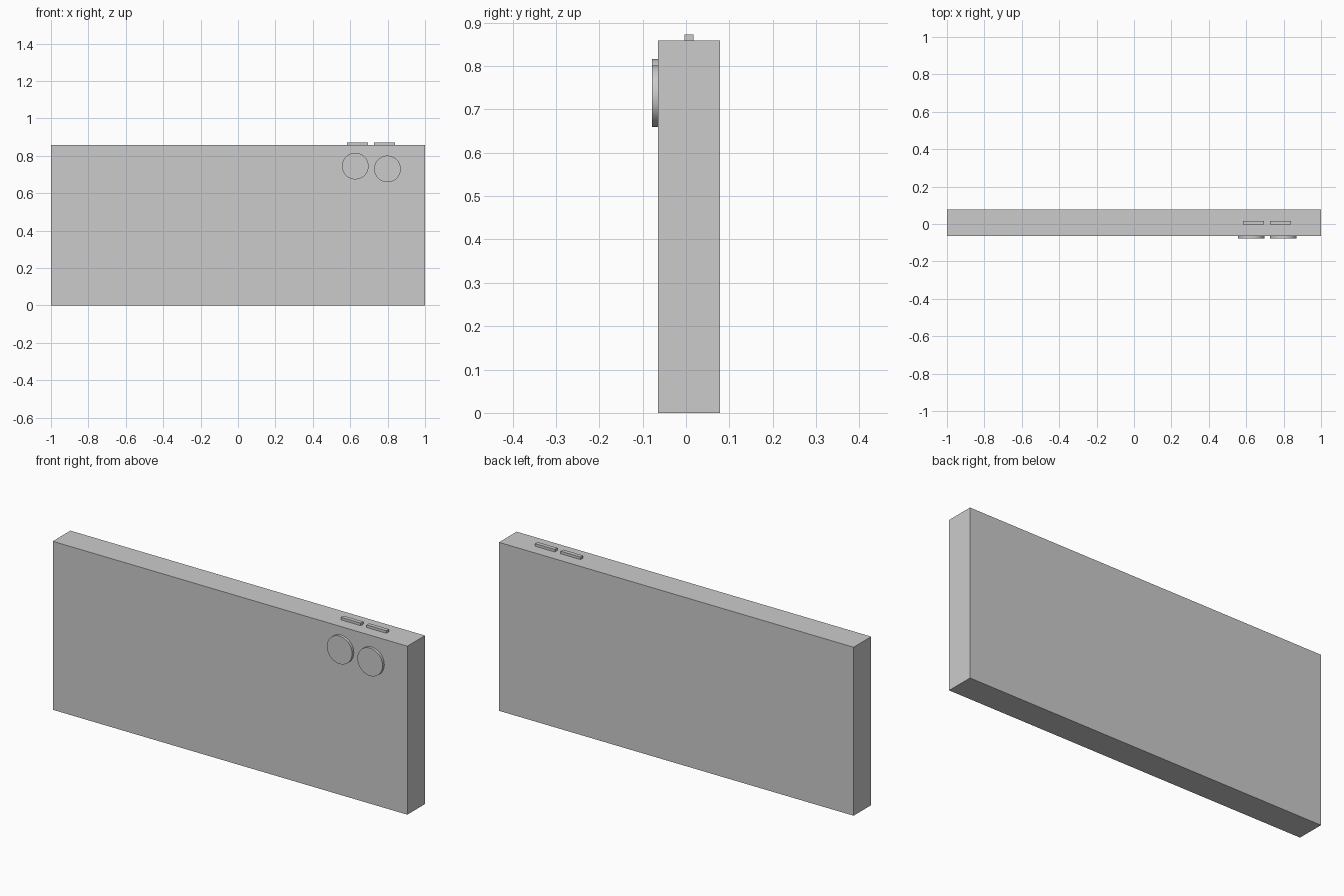
import bpy
import math

if "Cube" in bpy.data.objects:
    bpy.data.objects.remove(bpy.data.objects["Cube"])


def box(name, x0, x1, y0, y1, z0, z1):
    bpy.ops.mesh.primitive_cube_add(size=1, location=((x0 + x1) / 2, (y0 + y1) / 2, (z0 + z1) / 2))
    obj = bpy.context.object
    obj.name = name
    obj.scale = (x1 - x0, y1 - y0, z1 - z0)
    bpy.ops.object.transform_apply(location=False, rotation=False, scale=True)
    return obj


def lens(name, x, z, radius=0.071, y0=-0.078, y1=-0.060):
    bpy.ops.mesh.primitive_cylinder_add(vertices=48, radius=radius, depth=y1 - y0,
                                        location=(x, (y0 + y1) / 2, z),
                                        rotation=(math.pi / 2, 0, 0))
    obj = bpy.context.object
    obj.name = name
    bpy.ops.object.shade_smooth_by_angle(angle=math.radians(30))
    return obj


# Slab body
box("phone_body", -1, 1, -0.064, 0.078, 0, 0.859)

# Side buttons on the upper edge
for i, x in enumerate((0.583, 0.728)):
    box(f"side_button_{i + 1}", x, x + 0.112, -0.004, 0.017, 0.855, 0.872)

# Camera lenses on the front face
for i, (x, z) in enumerate(((0.627, 0.745), (0.799, 0.730))):
    lens(f"camera_lens_{i + 1}", x, z)
